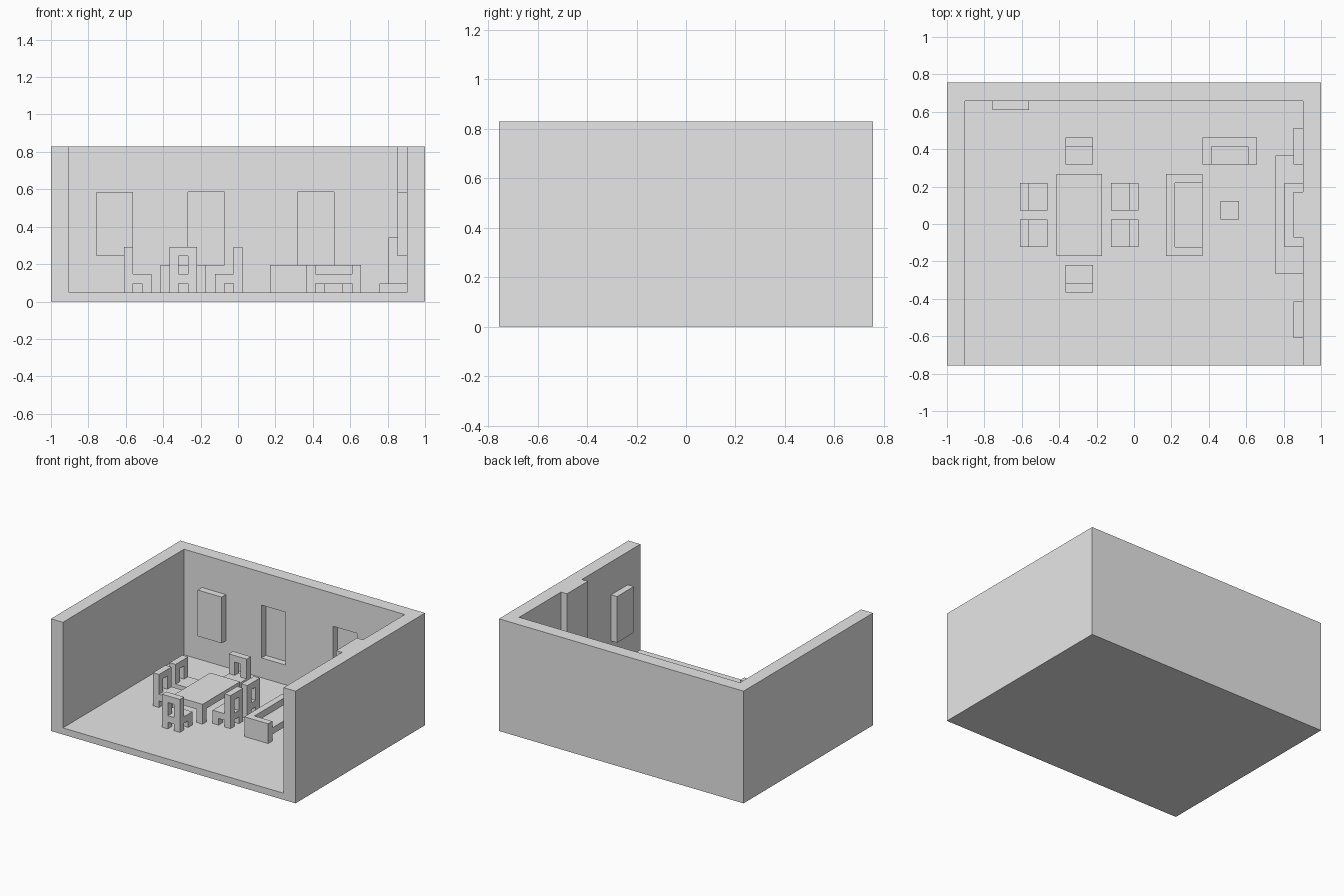
import bpy, bmesh, math
from mathutils import Matrix, Vector

if "Cube" in bpy.data.objects:
    bpy.data.objects.remove(bpy.data.objects["Cube"], do_unlink=True)

U = 2 / 41                      # one building block
ORIGIN = Vector((20.5, 15.5, 0))  # room centre, in blocks
PAST = 0.5                      # how far cutters overshoot open sides

grey = bpy.data.materials.new("plain_grey")
grey.use_nodes = True
grey.diffuse_color = (0.8, 0.8, 0.8, 1)
grey.node_tree.nodes["Principled BSDF"].inputs["Base Color"].default_value = grey.diffuse_color


def box(name, lo, hi, origin=ORIGIN):
    """Box between two corners given in blocks."""
    lo, hi = Vector(lo), Vector(hi)
    bm = bmesh.new()
    bmesh.ops.create_cube(bm, size=1)
    bm.transform(Matrix.Scale(U, 4) @ Matrix.Translation((lo + hi) / 2 - origin)
                 @ Matrix.Diagonal((*(hi - lo), 1)))
    mesh = bpy.data.meshes.new(name)
    bm.to_mesh(mesh)
    bm.free()
    mesh.materials.append(grey)
    obj = bpy.data.objects.new(name, mesh)
    bpy.context.collection.objects.link(obj)
    return obj


def shape(obj, lo, hi, origin=ORIGIN, operation='DIFFERENCE'):
    """Cut a box out of an object, or weld one onto it."""
    tool = box("cutter", lo, hi, origin)
    tool.hide_render = True
    mod = obj.modifiers.new("shape", 'BOOLEAN')
    mod.object, mod.operation, mod.solver = tool, operation, 'EXACT'
    bpy.context.view_layer.update()
    graph = bpy.context.evaluated_depsgraph_get()
    mesh = bpy.data.meshes.new_from_object(obj.evaluated_get(graph))
    obj.modifiers.clear()
    obj.data = mesh
    bpy.data.objects.remove(tool, do_unlink=True)


def place(obj, x, y, turn):
    obj.location = (Vector((x, y, 0)) - ORIGIN) * U
    obj.rotation_euler.z = math.radians(turn)


# Room shell: floor and three walls, window recesses, chimney breast
room = box("room_shell", (0, 0, 0), (41, 31, 17))
shape(room, (2, -PAST, 1), (39, 29, 17 + PAST))
for x in (15, 27):
    shape(room, (x, 29 - PAST, 4), (x + 4, 30, 12))
shape(room, (38, 14, 1 - PAST), (39 + PAST, 19, 17), operation='UNION')

# Wall panels
box("back_wall_panel", (5, 28, 5), (9, 29, 12))
box("side_wall_panel_front", (38, 3, 5), (39, 7, 12))
box("side_wall_panel_rear", (38, 22, 5), (39, 26, 12))

# Fireplace with hearth
box("hearth", (36, 10, 1), (39, 23, 2))
fireplace = box("fireplace", (37, 13, 2), (39, 20, 7))
shape(fireplace, (37 - PAST, 15, 2 - PAST), (38, 18, 5))

# Dining table
table = box("dining_table", (12, 12, 1), (17, 21, 4))
shape(table, (13, 12 - PAST, 1 - PAST), (16, 21 + PAST, 3))
shape(table, (12 - PAST, 13, 1 - PAST), (17 + PAST, 20, 3))

# Dining chairs, back rest towards -x before turning
ZERO = Vector((0, 0, 0))
chair = box("dining_chair", (-1.5, -1.5, 1), (1.5, 1.5, 6), ZERO)
for lo, hi in (
    ((-0.5, -2, 3), (2, 2, 7)),        # space above the seat
    ((-2, -0.5, 3), (0, 0.5, 5)),      # slot in the back rest
    ((-0.5, -2, 0), (0.5, 2, 2)),      # gaps between the legs
    ((-2, -0.5, 0), (2, 0.5, 2)),
):
    shape(chair, lo, hi, ZERO)
seats = [(9.5, 14.5, 0), (9.5, 18.5, 0), (19.5, 14.5, 180),
         (19.5, 18.5, 180), (14.5, 9.5, 90), (14.5, 23.5, -90)]
for i, (x, y, turn) in enumerate(seats):
    obj = chair
    if i:
        obj = bpy.data.objects.new("dining_chair", chair.data)
        bpy.context.collection.objects.link(obj)
    place(obj, x, y, turn)


def sofa(name, length, depth, x, y, turn):
    """Sofa with its back towards -x before turning."""
    d, w = depth / 2, length / 2
    obj = box(name, (-d, -w, 1), (d, w, 4), ZERO)
    shape(obj, (1 - d, 1 - w, 3), (d + PAST, w - 1, 4 + PAST), ZERO)
    shape(obj, (1 - d, 1 - w, 1 - PAST), (d + PAST, w - 1, 2), ZERO)
    place(obj, x, y, turn)


# Lounge corner
sofa("long_sofa", 9, 4, 26, 16.5, 0)
sofa("small_sofa", 6, 3, 31, 23.5, -90)
box("coffee_table", (30, 16, 1), (32, 18, 2))
